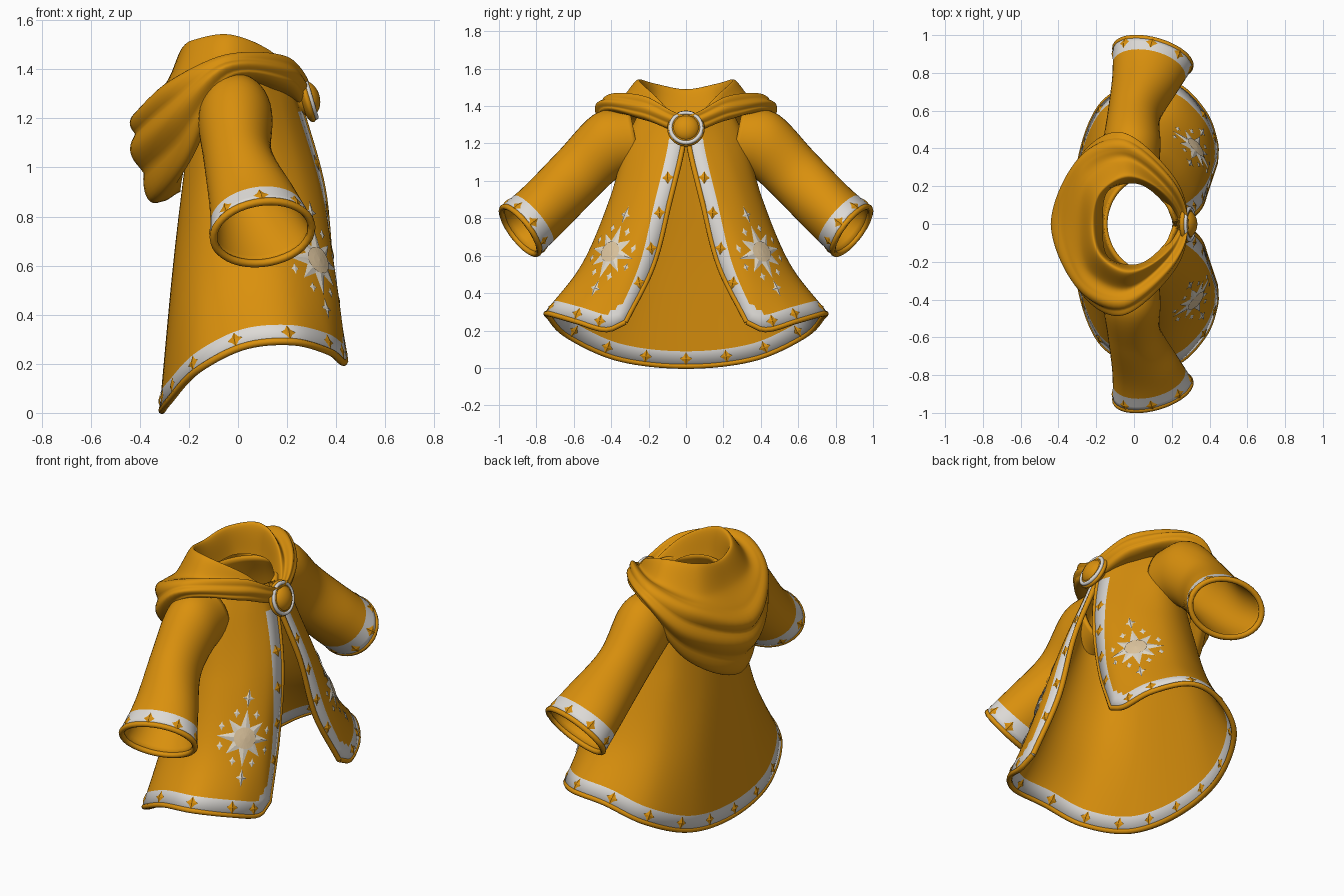
import bpy, bmesh
from math import sin, cos, pi
from mathutils import Vector, Matrix
from mathutils.bvhtree import BVHTree

cube = bpy.data.objects.get("Cube")
if cube:
    bpy.data.objects.remove(cube)


def material(name, rgb):
    m = bpy.data.materials.new(name)
    m.use_nodes = True
    m.diffuse_color = (*rgb, 1)
    m.node_tree.nodes["Principled BSDF"].inputs["Base Color"].default_value = (*rgb, 1)
    return m


WHITE = material("white trim", (.72, .70, .67))
ORANGE = material("orange cloth", (.70, .28, .004))
IVORY = material("ivory star", (.74, .68, .57))
CREAM = material("cream disc", (.74, .57, .35))


def flip(p):
    return Vector((p.x, -p.y, p.z))


def spline(pts, t, sym_start=False, sym_end=False):
    """Catmull-Rom point; symmetric ends cross the y = 0 plane squarely."""
    pts = [Vector(p) for p in pts]
    first = flip(pts[1]) if sym_start else 2 * pts[0] - pts[1]
    last = flip(pts[-2]) if sym_end else 2 * pts[-1] - pts[-2]
    n = len(pts) - 1
    i = min(int(t * n), n - 1)
    f = t * n - i
    a, b, c, d = ([first] + pts + [last])[i:i + 4]
    return b + ((c - a) * f + (2 * a - 5 * b + 4 * c - d) * f ** 2
                + (3 * b - a - 3 * c + d) * f ** 3) / 2


def strand(ctrl, n, band, sym=False):
    """Even points along a spline, the last step being exactly one band wide."""
    dense = [spline(ctrl, k / 150, sym) for k in range(151)]
    run = [0]
    for p, q in zip(dense, dense[1:]):
        run.append(run[-1] + (q - p).length)
    stops = [(run[-1] - band) * i / n for i in range(n + 1)] + [run[-1]]
    out, k = [], 0
    for s in stops:
        while k < 149 and run[k + 1] < s:
            k += 1
        out.append(dense[k].lerp(dense[k + 1], (s - run[k]) / (run[k + 1] - run[k])))
    return out


def finish(name, bm, mats, smooth=True, mirror=True, thick=0, inner=0):
    me = bpy.data.meshes.new(name)
    for f in bm.faces:
        f.smooth = smooth
    bm.to_mesh(me)
    bm.free()
    ob = bpy.data.objects.new(name, me)
    bpy.context.collection.objects.link(ob)
    for m in mats:
        me.materials.append(m)
    if mirror:
        mod = ob.modifiers.new("mirror", 'MIRROR')
        mod.use_axis = (False, True, False)
    if thick:
        mod = ob.modifiers.new("thickness", 'SOLIDIFY')
        mod.thickness, mod.offset, mod.material_offset = thick, 0, inner


def sheet(rows, closed=False, white=lambda i, j, c: False):
    """Grid of faces over rows of points; material 0 is white, 1 is orange."""
    bm = bmesh.new()
    vs = [[bm.verts.new(p) for p in r] for r in rows]
    w = len(rows[0])
    for i in range(len(rows) - 1):
        for j in range(w if closed else w - 1):
            k = (j + 1) % w
            f = bm.faces.new((vs[i][j], vs[i][k], vs[i + 1][k], vs[i + 1][j]))
            f.material_index = 0 if white(i, j, f.calc_center_median()) else 1
    bmesh.ops.recalc_face_normals(bm, faces=bm.faces)
    return bm


def tube(name, pts, r, closed=False, mats=(WHITE, ORANGE), mirror=True):
    rows = []
    for i, p in enumerate(pts):
        a = pts[i - 1] if i or closed else p
        b = pts[(i + 1) % len(pts)] if closed or i < len(pts) - 1 else p
        q = (b - a).to_track_quat('Z', 'Y')
        rows.append([p + q @ Vector((r * cos(k * pi / 4), r * sin(k * pi / 4), 0)) for k in range(8)])
    if closed:
        rows.append(rows[0])
    finish(name, sheet(rows, True), mats, mirror=mirror)


def star(bm, place, radii, height, mat=0, base=0, steps=1):
    """Faceted star: outline radii round a raised centre, in steps that follow curved cloth."""
    top = bm.verts.new(place(0, 0, base + height))
    n = len(radii)
    rings = []
    for s in range(1, steps + 1):
        f = s / steps
        rings.append([bm.verts.new(place(f * r * cos(2 * pi * k / n), f * r * sin(2 * pi * k / n),
                                         base + height * (1 - f))) for k, r in enumerate(radii)])
    for k in range(n):
        m = (k + 1) % n
        faces = [(top, rings[0][k], rings[0][m])]
        faces += [(p[k], q[k], q[m], p[m]) for p, q in zip(rings, rings[1:])]
        for f in faces:
            bm.faces.new(f).material_index = mat


def diamond(wide, tall, waist):
    return [wide, waist, tall, waist] * 2


def gem(bm, c, along, normal):
    n = normal.normalized()
    t = (along - n * along.dot(n)).normalized()
    b = n.cross(t)
    star(bm, lambda x, y, h: c + t * x + b * y + n * (.011 + h), diamond(.032, .036, .019), .007)


# Coat: half cross-sections from centre back round to the front edge
hem = [(-.31, 0, .01), (-.28, .36, .05), (-.17, .63, .17), (.02, .73, .27),
       (.22, .735, .29), (.37, .59, .25), (.43, .43, .205), (.43, .325, .245)]
levels = [
    (1.36, [(-.15, 0), (-.13, .1), (-.08, .18), (0, .24), (.07, .23), (.14, .15), (.19, .08), (.215, .012)]),
    (1.2, [(-.18, 0), (-.16, .13), (-.1, .25), (0, .31), (.09, .3), (.18, .21), (.235, .11), (.265, .015)]),
    (.9, [(-.22, 0), (-.2, .17), (-.13, .32), (0, .39), (.13, .39), (.25, .31), (.32, .2), (.345, .085)]),
    (.55, [(-.26, 0), (-.24, .24), (-.15, .43), (0, .53), (.17, .54), (.31, .44), (.385, .31), (.38, .175)])]
sections = [[(x, y, z) for x, y in row] for z, row in levels] + [hem]
ROWS, COLS, BAND = 40, 56, .08
columns = [strand(col, ROWS, BAND) for col in zip(*sections)]
grid = [strand(row, COLS, BAND, True) for row in zip(*columns)]
coat = sheet(grid, white=lambda i, j, c: i == ROWS or (j == COLS and c.z < 1.22)
             or ROWS - i + COLS - j < 4)
surface = BVHTree.FromBMesh(coat)
finish("coat_body", coat, [WHITE, ORANGE], thick=.02)
tube("hem_piping", grid[-1], .015)
tube("front_edge_piping", [r[-1] for r in grid], .015)

# Gems on the hem (both faces) and down the front edges
gems = bmesh.new()
for k in range(8):
    j = min(k * 8, COLS - 3)
    c = (grid[ROWS][j] + grid[ROWS + 1][j]) / 2
    along = grid[ROWS][j + 1] - grid[ROWS][j]
    n = along.cross(grid[ROWS + 1][j] - grid[ROWS][j])
    if n.dot(c - Vector((.05, 0, c.z))) < 0:
        n = -n
    gem(gems, c, along, n)
    gem(gems, c, along, -n)
for i in range(13, ROWS, 7):
    c = (grid[i][-1] + grid[i][-2]) / 2
    along = grid[i][-1] - grid[i][-2]
    n = along.cross(grid[i + 1][-1] - grid[i][-1])
    gem(gems, c, along, n if n.x > 0 else -n)

# Sleeves: ring centres, then the front and upper half-axes of each ring
centres = [(0, .27, 1.22), (-.01, .42, 1.19), (0, .575, 1.04), (.06, .75, .86), (.1, .885, .735)]
fronts = [(.12, 0, 0), (.14, 0, 0), (.13, 0, 0), (.165, -.02, .02), (.2, -.045, .02)]
uppers = [(0, .03, .15), (0, .06, .16), (0, .1, .11), (0, .1, .11), (0, .09, .125)]
stops = [.87 * i / 26 for i in range(27)] + [.91, .955, 1]
rings = []
for t in stops:
    c, f, u = (spline(p, t) for p in (centres, fronts, uppers))
    rings.append([c + f * cos(k * pi / 20) + u * sin(k * pi / 20) for k in range(40)])
finish("sleeve", sheet(rings, True, lambda i, j, c: i >= 26), [WHITE, ORANGE], thick=.022, inner=1)
tube("cuff_piping", rings[-1], .016, True)
for k in range(0, 40, 5):
    c = rings[28][k]
    along = rings[28][(k + 1) % 40] - rings[28][k - 1]
    n = along.cross(rings[29][k] - c)
    gem(gems, c, along, n if n.dot(c - spline(centres, .955)) > 0 else -n)
finish("trim_gems", gems, [ORANGE], smooth=False)

# Hood: half rings from the front clasp to centre back, neck outward and under
hood = [
    [(.22, 0, 1.28), (.12, .15, 1.36), (0, .215, 1.37), (-.14, .17, 1.36), (-.165, 0, 1.35)],
    [(.25, 0, 1.32), (.14, .175, 1.465), (-.03, .25, 1.54), (-.18, .165, 1.52), (-.22, 0, 1.49)],
    [(.26, 0, 1.32), (.18, .18, 1.42), (-.04, .34, 1.45), (-.24, .24, 1.38), (-.29, 0, 1.35)],
    [(.28, 0, 1.35), (.19, .22, 1.45), (-.05, .4, 1.455), (-.28, .32, 1.34), (-.4, 0, 1.22)],
    [(.28, 0, 1.31), (.21, .24, 1.39), (-.05, .47, 1.405), (-.26, .36, 1.2), (-.41, 0, 1.07)],
    [(.26, 0, 1.26), (.19, .24, 1.335), (-.03, .42, 1.345), (-.2, .3, 1.03), (-.33, 0, .87)],
    [(.25, 0, 1.26), (.15, .16, 1.31), (0, .26, 1.33), (-.19, .24, 1.07), (-.235, 0, .9)]]
rows = []
for i in range(73):
    v = i / 72
    ring = [spline([r[k] for r in hood], v) for k in range(5)]
    s = min(max((v * 6 - 2.8) / 2.4, 0), 1)
    row = []
    for j in range(37):
        u = j / 36
        p = spline(ring, u, True, True)
        out = (p - Vector((-.02, 0, 1.2))).normalized()
        row.append(p + out * .03 * (.25 + .75 * u * u) * abs(sin(3 * pi * s)))
    rows.append(row)
finish("draped_hood", sheet(rows), [WHITE, ORANGE])

# Sun emblem wrapped on each front panel, tilted with the drape
emblem = bmesh.new()
heart, normal = surface.ray_cast(Vector((2, .395, .615)), Vector((-1, 0, 0)))[:2]
normal = normal if normal.x > 0 else -normal
side = Vector((0, 0, 1)).cross(normal).normalized()
up = normal.cross(side)


def spot(a, b, h):
    target = heart + side * (a * .98 - b * .2) + up * (b * .98 + a * .2)
    p, n = surface.find_nearest(target)[:2]
    return p + (n if n.dot(normal) > 0 else -n) * (.012 + h)


star(emblem, spot, [.155, .065, .13, .065] * 4, .008, base=.002, steps=5)
star(emblem, spot, [.058] * 20, .004, mat=1, base=.01, steps=2)
for k in range(8):
    x, y = .14 * cos(pi * (k + .5) / 4), .14 * sin(pi * (k + .5) / 4)
    star(emblem, lambda a, b, h: spot(a + x, b + y, h), diamond(.018, .025, .011), .003, base=.002)
for y in (-.215, .215):
    star(emblem, lambda a, b, h: spot(a, b + y, h), diamond(.03, .05, .015), .005, base=.002, steps=2)
finish("sun_emblem", emblem, [IVORY, CREAM], smooth=False)

# Clasp: metal ring on a cloth-coloured button with a domed stone
tilt = Vector((.95, 0, .28)).to_track_quat('Z', 'Y').to_matrix().to_4x4()
seat = Matrix.Translation((.28, 0, 1.28)) @ tilt
for name, size, depth in (("clasp_button", .1, .3), ("clasp_stone", .074, .72)):
    bm = bmesh.new()
    bmesh.ops.create_uvsphere(bm, u_segments=32, v_segments=16, radius=size,
                              matrix=seat @ Matrix.Diagonal((1, 1, depth, 1)))
    finish(name, bm, [ORANGE], mirror=False)
circle = [seat @ Vector((.083 * cos(k * pi / 20), .083 * sin(k * pi / 20), .015)) for k in range(40)]
tube("clasp_ring", circle, .011, True, (ORANGE, WHITE), False)
